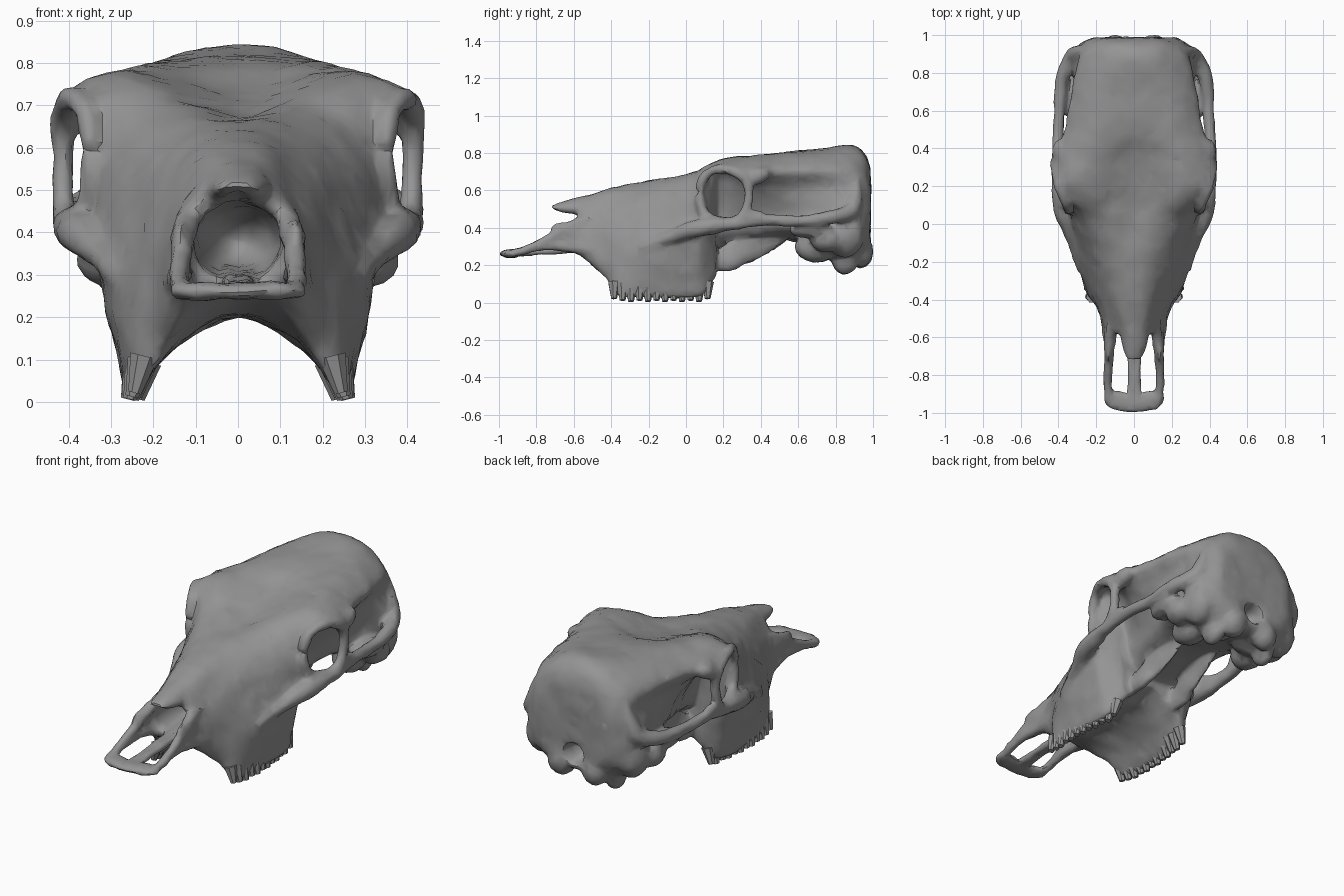
import bpy, bmesh, math
from mathutils import Vector, Matrix

if "Cube" in bpy.data.objects:
    bpy.data.objects.remove(bpy.data.objects["Cube"])


def spline(pts, n, closed=False):
    """Catmull-Rom resampling of a list of vectors."""
    k, out = len(pts), []
    get = (lambda i: pts[i % k]) if closed else (lambda i: pts[max(0, min(k - 1, i))])
    for i in range(k if closed else k - 1):
        a, b, c, d = (get(i + j) for j in (-1, 0, 1, 2))
        for j in range(n):
            t = j / n
            out.append(0.5 * (2 * b + (c - a) * t + (2 * a - 5 * b + 4 * c - d) * t * t
                              + (3 * b - a - 3 * c + d) * t ** 3))
    return out if closed else out + [pts[-1]]


def add_object(name, bm):
    bmesh.ops.recalc_face_normals(bm, faces=bm.faces)
    me = bpy.data.meshes.new(name)
    bm.to_mesh(me)
    bm.free()
    ob = bpy.data.objects.new(name, me)
    bpy.context.collection.objects.link(ob)
    return ob


def skin(name, rings):
    bm = bmesh.new()
    vs = [[bm.verts.new(p) for p in r] for r in rings]
    n = len(vs[0])
    for a, b in zip(vs, vs[1:]):
        for i in range(n):
            bm.faces.new((a[i], a[(i + 1) % n], b[(i + 1) % n], b[i]))
    bm.faces.new(vs[0])
    bm.faces.new(vs[-1])
    return add_object(name, bm)


def loft(name, stations):
    """Station: (y, half outline of (x, z) from top centre to bottom centre)."""
    rings = []
    for y, half in stations:
        full = list(half) + [(-x, z) for x, z in reversed(half[1:-1])]
        rings.append(spline([Vector((x, y, z)) for x, z in full], 4, True))
    cols = [spline([r[i] for r in rings], 5) for i in range(len(rings[0]))]
    return skin(name, list(zip(*cols)))


def tubes(name, path, radii):
    """Mirrored pair of tapering tubes along a smooth path."""
    obs = []
    for s in (1, -1):
        pts = spline([Vector((s * x, y, z)) for x, y, z in path], 6)
        rad = spline([Vector((r, 0, 0)) for r in radii], 6)
        rings = []
        for i, p in enumerate(pts):
            d = pts[min(i + 1, len(pts) - 1)] - pts[max(i - 1, 0)]
            m = d.to_track_quat('Z', 'Y').to_matrix()
            rings.append([p + m @ Vector((math.cos(a), math.sin(a), 0)) * rad[i].x
                          for a in (k * math.tau / 10 for k in range(10))])
        obs.append(skin(name, rings))
    return obs


def blobs(name, c, r, tilt=0, toe=0, both=True):
    """Ellipsoid, mirrored by default."""
    obs = []
    for s in ((1, -1) if both else (1,)):
        bm = bmesh.new()
        m = (Matrix.Translation((s * c[0], c[1], c[2])) @ Matrix.Rotation(s * toe, 4, 'Z')
             @ Matrix.Rotation(tilt, 4, 'X') @ Matrix.Diagonal((*r, 1)))
        bmesh.ops.create_icosphere(bm, subdivisions=3, radius=1, matrix=m)
        obs.append(add_object(name, bm))
    return obs


def apply_mods(ob):
    bpy.ops.object.select_all(action='DESELECT')
    bpy.context.view_layer.objects.active = ob
    ob.select_set(True)
    bpy.ops.object.convert(target='MESH')


def cut(ob, cutter):
    md = ob.modifiers.new("cut", 'BOOLEAN')
    md.operation, md.object, md.solver = 'DIFFERENCE', cutter, 'EXACT'
    apply_mods(ob)
    bpy.data.objects.remove(cutter)


# Face: muzzle, upper jaw with its tooth-bearing edge, and palate
face = loft("face", [
    (-.58, [(0, .55), (.05, .545), (.09, .49), (.13, .42), (.15, .34), (.145, .29), (.12, .265), (.06, .27), (0, .28)]),
    (-.44, [(0, .60), (.07, .585), (.13, .51), (.175, .41), (.195, .28), (.195, .19), (.17, .14), (.11, .19), (0, .22)]),
    (-.36, [(0, .62), (.08, .60), (.15, .53), (.205, .42), (.24, .27), (.25, .13), (.235, .035), (.14, .15), (0, .21)]),
    (-.18, [(0, .655), (.10, .64), (.20, .57), (.265, .43), (.31, .28), (.285, .13), (.25, .025), (.15, .13), (0, .20)]),
    (.02, [(0, .67), (.135, .69), (.26, .64), (.33, .48), (.325, .32), (.285, .13), (.25, .025), (.15, .13), (0, .21)]),
    (.10, [(0, .68), (.18, .72), (.31, .69), (.33, .52), (.31, .36), (.265, .16), (.24, .05), (.15, .15), (0, .24)]),
    (.16, [(0, .69), (.22, .74), (.31, .71), (.24, .55), (.22, .37), (.21, .22), (.19, .14), (.14, .17), (0, .26)])])
cut(face, blobs("nasal_cavity", (0, -.6, .38), (.11, .33, .098), both=False)[0])

# Braincase: roof shelf over side walls, closed by the occiput
braincase = loft("braincase", [
    (.06, [(0, .67), (.16, .70), (.28, .68), (.24, .60), (.2, .5), (.15, .3), (0, .27)]),
    (.20, [(0, .70), (.25, .77), (.385, .73), (.27, .68), (.2, .5), (.15, .35), (0, .30)]),
    (.35, [(0, .74), (.25, .785), (.42, .70), (.32, .63), (.23, .5), (.17, .36), (0, .33)]),
    (.50, [(0, .795), (.22, .795), (.365, .71), (.31, .62), (.26, .5), (.21, .38), (0, .34)]),
    (.70, [(0, .82), (.2, .80), (.33, .71), (.295, .62), (.30, .5), (.27, .36), (0, .30)]),
    (.88, [(0, .84), (.14, .815), (.28, .71), (.295, .6), (.33, .47), (.28, .31), (0, .25)]),
    (.955, [(0, .80), (.14, .77), (.24, .67), (.265, .56), (.28, .45), (.24, .32), (0, .25)]),
    (.985, [(0, .72), (.12, .69), (.19, .62), (.22, .53), (.22, .45), (.17, .34), (0, .28)])])
cut(braincase, blobs("spinal_opening", (0, 1.0, .34), (.065, .14, .06), both=False)[0])

parts = [face, braincase]

# Overhanging nasal bones
parts.append(loft("nasal_bones", [
    (-.715, [(0, .52), (.025, .517), (.04, .51), (.025, .502), (0, .505)]),
    (-.65, [(0, .54), (.045, .53), (.065, .50), (.035, .48), (0, .50)]),
    (-.55, [(0, .565), (.05, .555), (.08, .50), (.04, .475), (0, .49)]),
    (-.40, [(0, .605), (.06, .59), (.11, .53), (.05, .50), (0, .51)])]))

# Premaxilla: side bars, front plate and the centre prongs
parts += tubes("premaxilla_upper", [(.11, -.5, .45), (.122, -.6, .415), (.135, -.74, .335), (.14, -.86, .28)],
               [.03, .028, .025, .025])
parts += tubes("premaxilla_lower", [(.15, -.45, .27), (.135, -.6, .295), (.135, -.76, .30), (.135, -.93, .262)],
               [.035, .03, .025, .022])
parts += blobs("premaxilla_web", (.137, -.6, .36), (.02, .13, .06), tilt=-.3)
parts += blobs("premaxilla_plate", (.085, -.935, .262), (.08, .055, .022), toe=.25)
parts += blobs("premaxilla_tip", (0, -.95, .262), (.12, .05, .018), both=False)
parts += tubes("vomer_prong", [(.016, -.92, .262), (.018, -.75, .275), (.02, -.5, .29), (.02, -.3, .3)],
               [.018, .018, .022, .03])

# Eye socket rim, cheek arch and the ridge at the back of the temple
parts += tubes("orbit_rim", [(.345, .07, .6), (.36, .11, .685), (.395, .2, .715), (.412, .31, .67),
                             (.412, .335, .57), (.41, .3, .46), (.385, .2, .43), (.355, .1, .47), (.345, .07, .58)],
               [.025, .025, .026, .03, .026, .028, .028, .028, .025])
parts += blobs("orbit_post", (.395, .37, .675), (.04, .08, .045), tilt=.3)
parts += blobs("orbit_foot", (.41, .35, .455), (.025, .08, .04))
parts += tubes("cheek_arch", [(.27, -.24, .29), (.32, -.08, .35), (.375, .07, .40), (.405, .25, .42),
                              (.405, .42, .44), (.395, .6, .435), (.38, .77, .455), (.315, .89, .5), (.265, .91, .66)],
               [.03, .038, .048, .033, .03, .03, .038, .045, .025])
parts += blobs("cheek_flange", (.385, .12, .40), (.035, .11, .04))

# Palate wings slanting back to the skull base
parts += blobs("palate_wing", (.12, .33, .29), (.024, .27, .075), tilt=.42, toe=.08)
parts += blobs("palate_hook", (.14, .21, .22), (.03, .10, .055))

# Skull base lumps
parts += blobs("jaw_joint", (.32, .67, .39), (.075, .12, .045))
parts += blobs("ear_bulla", (.2, .70, .30), (.08, .12, .085))
parts += blobs("ear_canal", (.30, .75, .34), (.08, .09, .07))
parts += blobs("mastoid", (.27, .85, .36), (.08, .10, .12))
parts += blobs("base_fill", (.14, .83, .31), (.14, .14, .09))
parts += blobs("neck_process", (.17, .85, .24), (.05, .075, .09))
parts += blobs("condyle", (.105, .93, .27), (.075, .07, .085))
parts += blobs("poll", (.0, .93, .60), (.16, .062, .12), both=False)

# Fuse the bones into one slightly uneven, reduced surface
bpy.ops.object.select_all(action='DESELECT')
for p in parts:
    p.select_set(True)
bpy.context.view_layer.objects.active = face
bpy.ops.object.join()
skull = bpy.context.view_layer.objects.active
skull.name = "skull"
rm = skull.modifiers.new("fuse", 'REMESH')
rm.mode, rm.voxel_size = 'VOXEL', .011
sm = skull.modifiers.new("soften", 'SMOOTH')
sm.factor, sm.iterations = .5, 6
tex = bpy.data.textures.new("bone_unevenness", 'CLOUDS')
tex.noise_scale = .09
ds = skull.modifiers.new("uneven", 'DISPLACE')
ds.texture, ds.strength, ds.mid_level = tex, .014, .42
dc = skull.modifiers.new("reduce", 'DECIMATE')
dc.ratio = .1
apply_mods(skull)
bpy.ops.object.shade_smooth_by_angle(angle=math.radians(40))

bone = bpy.data.materials.new("bone_grey")
bone.diffuse_color = (.3, .3, .3, 1)
bone.use_nodes = True
bone.node_tree.nodes["Principled BSDF"].inputs["Base Color"].default_value = bone.diffuse_color
skull.data.materials.clear()
skull.data.materials.append(bone)

# Cheek teeth: rows of worn double cusps set in the jaw edge
for s, side in ((1, "right"), (-1, "left")):
    bm = bmesh.new()
    for i in range(12):
        t = i / 11
        x, y = .225 + .025 * math.sin(math.pi * min(1, t + .1)), -.385 + .50 * t
        z = .045 if i in (0, 11) else .03 + .006 * (i % 2)
        m = Matrix.Translation((s * x, y, z + .02)) @ Matrix.Rotation(-s * .25, 4, 'Y')
        bmesh.ops.create_cone(bm, cap_ends=True, segments=7, radius1=.016, radius2=.034,
                              depth=.09, matrix=m)
    teeth = add_object("teeth_" + side, bm)
    teeth.data.materials.append(bone)
    apply_mods(teeth)
    bpy.ops.object.shade_smooth_by_angle(angle=math.radians(40))
